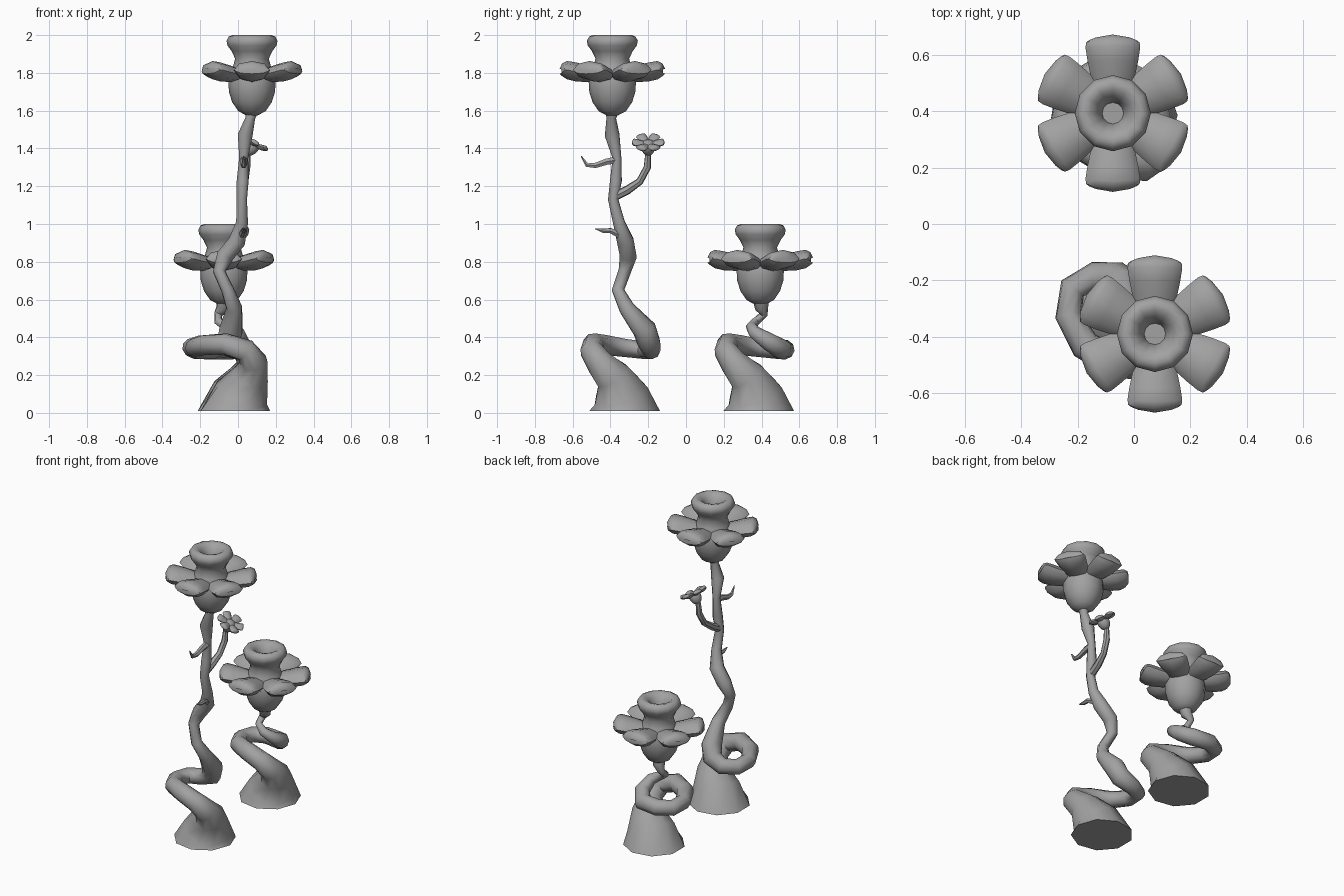
import bpy, bmesh
from math import pi, sin, cos, radians
from mathutils import Vector, Matrix

cube = bpy.data.objects.get("Cube")
if cube:
    bpy.data.objects.remove(cube)

GREY = (0.36, 0.36, 0.36, 1)
metal = bpy.data.materials.new("cast_grey")
metal.use_nodes = True
metal.diffuse_color = GREY
metal.node_tree.nodes["Principled BSDF"].inputs["Base Color"].default_value = GREY


def finish(bm, name, matrix=None, angle=50):
    """Turn a bmesh into a smooth shaded object."""
    if matrix:
        bm.transform(matrix)
    bmesh.ops.recalc_face_normals(bm, faces=bm.faces)
    mesh = bpy.data.meshes.new(name)
    bm.to_mesh(mesh)
    bm.free()
    mesh.materials.append(metal)
    obj = bpy.data.objects.new(name, mesh)
    bpy.context.collection.objects.link(obj)
    bpy.ops.object.select_all(action='DESELECT')
    obj.select_set(True)
    bpy.context.view_layer.objects.active = obj
    bpy.ops.object.shade_smooth_by_angle(angle=radians(angle))
    return obj


def skin(bm, rings):
    """Bridge a series of vertex rings and cap both ends."""
    loops = [[bm.verts.new(p) for p in ring] for ring in rings]
    n = len(loops[0])
    for a, b in zip(loops, loops[1:]):
        for i in range(n):
            j = (i + 1) % n
            bm.faces.new((a[i], a[j], b[j], b[i]))
    bm.faces.new(loops[0])
    bm.faces.new(loops[-1])


def tube(name, path, sides, flat_start=False):
    """Tapered tube along (x, y, z, radius) points."""
    points = [Vector(p[:3]) for p in path]
    last = len(points) - 1
    side = Vector((1, 0, 0))
    rings = []
    for i, p in enumerate(points):
        into = (p - points[max(i - 1, 0)]).normalized()
        out = (points[min(i + 1, last)] - p).normalized()
        along = (into + out).normalized()
        if i == 0 and flat_start:
            along = Vector((0, 0, 1))
        side = (side - along * side.dot(along)).normalized()
        other = along.cross(side)
        r = path[i][3]
        rings.append([p + (side * cos(t) + other * sin(t)) * r
                      for t in (2 * pi * k / sides for k in range(sides))])
    bm = bmesh.new()
    skin(bm, rings)
    return finish(bm, name)


def revolve(name, profile, matrix, sides=12):
    """Turn a (radius, height) profile around z."""
    bm = bmesh.new()
    skin(bm, [[(r * cos(2 * pi * k / sides), r * sin(2 * pi * k / sides), z)
               for k in range(sides)] for r, z in profile])
    return finish(bm, name, matrix)


def petals(name, matrix, sides=8):
    """Six puffed petals; stations are radius, half width, bottom, top, bow."""
    stations = [(.07, .06, -.24, -.18, 0), (.13, .078, -.248, -.162, 0),
                (.19, .09, -.246, -.145, .003), (.24, .097, -.234, -.137, .008),
                (.266, .095, -.217, -.15, .015), (.279, .084, -.205, -.178, .02)]
    bm = bmesh.new()
    for i in range(6):
        turn = Matrix.Rotation(radians(30 + 60 * i), 3, 'Z')
        rings = []
        for r, w, low, high, bow in stations:
            ring = []
            for k in range(sides):
                c, s = cos(2 * pi * k / sides), sin(2 * pi * k / sides)
                height = (low + high) / 2 + s * (high - low) / 2
                ring.append(turn @ Vector((r - bow * c * c, w * c, height)))
            rings.append(ring)
        skin(bm, rings)
    return finish(bm, name, matrix)


# Flower profiles, measured down from the rim
BULB = [(.03, -.425), (.072, -.403), (.105, -.355), (.122, -.3), (.125, -.25),
        (.118, -.215)]
CUP = BULB + [(.1, -.165), (.089, -.125), (.108, -.085), (.13, -.055),
              (.135, -.03), (.123, -.008), (.104, 0), (.082, -.006),
              (.06, -.025), (.043, -.06), (.038, -.085)]
BUD = BULB + [(.09, -.18), (.03, -.16)]

# Spreading foot and first coil, shared by both stems
COIL = [(-.02, -.325, .01, .19), (.018, -.345, .1, .148), (.065, -.385, .195, .098),
        (.085, -.46, .27, .073), (.04, -.5, .33, .062), (-.07, -.49, .365, .058),
        (-.175, -.43, .36, .054), (-.232, -.325, .345, .049),
        (-.218, -.228, .335, .049), (-.14, -.186, .335, .052)]

TALL_TOP = [(-.06, -.195, .37, .062), (-.035, -.22, .44, .064),
            (-.02, -.315, .555, .043), (-.055, -.36, .65, .034),
            (-.1, -.325, .75, .034), (-.07, -.305, .83, .046),
            (-.005, -.32, .91, .046), (.022, -.355, 1.01, .032),
            (.02, -.385, 1.13, .028), (.025, -.37, 1.23, .032),
            (.03, -.365, 1.35, .024), (.038, -.39, 1.47, .04),
            (.065, -.395, 1.56, .026), (.074, -.39, 1.61, .04)]

SHORT_TOP = [(-.04, .51, .335, .054), (.015, .44, .375, .048),
             (0, .365, .425, .036), (-.055, .345, .455, .028),
             (-.105, .37, .485, .022), (-.105, .41, .52, .022),
             (-.08, .4, .555, .036), (-.075, .393, .61, .045)]

short_coil = [(x - .015, y + .71, z, r) for x, y, z, r in COIL]
tube("tall_stem", COIL + TALL_TOP, 9, True)
tube("short_stem", short_coil + SHORT_TOP, 9, True)

# Candle cups with their petals
for size, spot in (("tall", (.074, -.39, 2)), ("short", (-.075, .393, 1))):
    place = Matrix.Translation(spot)
    revolve(size + "_candle_cup", CUP, place)
    petals(size + "_petals", place)

# Side branch with a small tilted blossom
tube("side_branch", [(.02, -.37, 1.15, .025), (.025, -.31, 1.18, .024),
                     (.035, -.245, 1.225, .02), (.045, -.205, 1.3, .02),
                     (.05, -.2, 1.38, .016)], 7)
tilt = Matrix.Rotation(radians(30), 4, 'Y')
place = Matrix.Translation((.115, -.2, 1.482)) @ tilt @ Matrix.Scale(.31, 4)
revolve("blossom_bud", BUD, place)
petals("blossom_petals", place)

# Curled tendrils on the tall stem
tube("upper_tendril", [(.03, -.36, 1.34, .022), (.03, -.42, 1.33, .019),
                       (.03, -.48, 1.31, .016), (.03, -.525, 1.312, .012),
                       (.03, -.555, 1.36, .003)], 6)
tube("lower_tendril", [(0, -.32, .92, .022), (.02, -.36, .945, .018),
                       (.03, -.4, .965, .015), (.03, -.44, .964, .012),
                       (.03, -.48, .975, .003)], 6)
